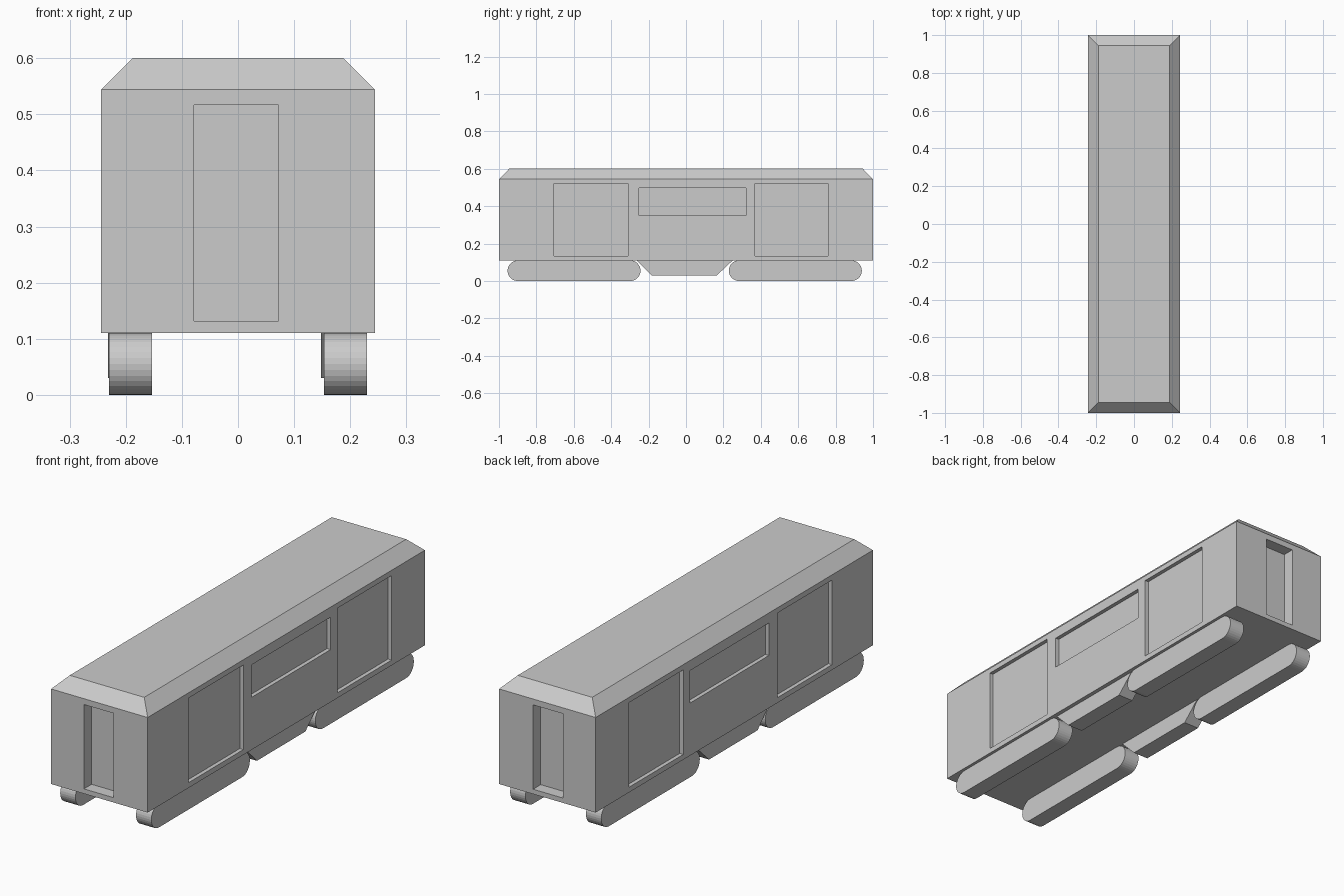
import bpy, bmesh, math

if "Cube" in bpy.data.objects:
    bpy.data.objects.remove(bpy.data.objects["Cube"])


def make_object(name, bm):
    bmesh.ops.recalc_face_normals(bm, faces=bm.faces)
    mesh = bpy.data.meshes.new(name)
    bm.to_mesh(mesh)
    bm.free()
    obj = bpy.data.objects.new(name, mesh)
    bpy.context.collection.objects.link(obj)
    return obj


def extrude_profile(name, profile, x0, x1):
    """Solid from a (y, z) outline spanning x0..x1."""
    bm = bmesh.new()
    face = bm.faces.new([bm.verts.new((x0, y, z)) for y, z in profile])
    ext = bmesh.ops.extrude_face_region(bm, geom=[face])
    verts = [g for g in ext["geom"] if isinstance(g, bmesh.types.BMVert)]
    bmesh.ops.translate(bm, verts=verts, vec=(x1 - x0, 0, 0))
    return make_object(name, bm)


def box(name, x, y, z):
    profile = [(y[0], z[0]), (y[1], z[0]), (y[1], z[1]), (y[0], z[1])]
    return extrude_profile(name, profile, *x)


# Carriage body: stacked rectangles, the last one inset for the sloped roof edge
bm = bmesh.new()
rings = []
for hx, hy, z in [(0.244, 1.0, 0.11), (0.244, 1.0, 0.544), (0.188, 0.945, 0.6)]:
    rings.append([bm.verts.new((sx * hx, sy * hy, z))
                  for sx, sy in [(-1, -1), (1, -1), (1, 1), (-1, 1)]])
bm.faces.new(rings[0][::-1])
bm.faces.new(rings[-1])
for low, high in zip(rings, rings[1:]):
    for i in range(4):
        j = (i + 1) % 4
        bm.faces.new((low[i], low[j], high[j], high[i]))
body = make_object("carriage_body", bm)

# Recesses: side doors and window on both sides, a door at each end
SIDE_DEPTH, END_DEPTH = 0.018, 0.055
side_openings = [((-0.705, -0.31), (0.134, 0.52)),
                 ((-0.25, 0.32), (0.35, 0.498)),
                 ((0.368, 0.76), (0.134, 0.52))]
cutters = []
for s in (-1, 1):
    for y, z in side_openings:
        x = sorted((s * (0.244 - SIDE_DEPTH), s * 0.3))
        cutters.append(box("side_cutter", x, y, z))
    y = sorted((s * (1 - END_DEPTH), s * 1.1))
    cutters.append(box("end_cutter", (-0.078, 0.072), y, (0.132, 0.517)))

bpy.context.view_layer.objects.active = body
for cutter in cutters:
    cutter.hide_render = True
    mod = body.modifiers.new("recess", 'BOOLEAN')
    mod.operation = 'DIFFERENCE'
    mod.solver = 'EXACT'
    mod.object = cutter
    bpy.ops.object.modifier_apply(modifier=mod.name)
    bpy.data.objects.remove(cutter)


# Wheel trucks: long rounded bars
def pill(y0, y1, r, segments=16):
    points = []
    for centre, start in ((y1 - r, -90), (y0 + r, 90)):
        for i in range(segments + 1):
            a = math.radians(start + 180 * i / segments)
            points.append((centre + r * math.cos(a), r + r * math.sin(a)))
    return points


for side, x0, x1 in (("left", -0.23, -0.153), ("right", 0.153, 0.23)):
    extrude_profile(f"front_truck_{side}", pill(-0.954, -0.243, 0.055), x0, x1)
    extrude_profile(f"rear_truck_{side}", pill(0.229, 0.94, 0.055), x0, x1)

# Equipment boxes between the trucks
tray = [(-0.265, 0.11), (-0.185, 0.03), (0.165, 0.03), (0.25, 0.11)]
for side, x0, x1 in (("left", -0.232, -0.155), ("right", 0.148, 0.225)):
    extrude_profile(f"equipment_box_{side}", tray, x0, x1)
